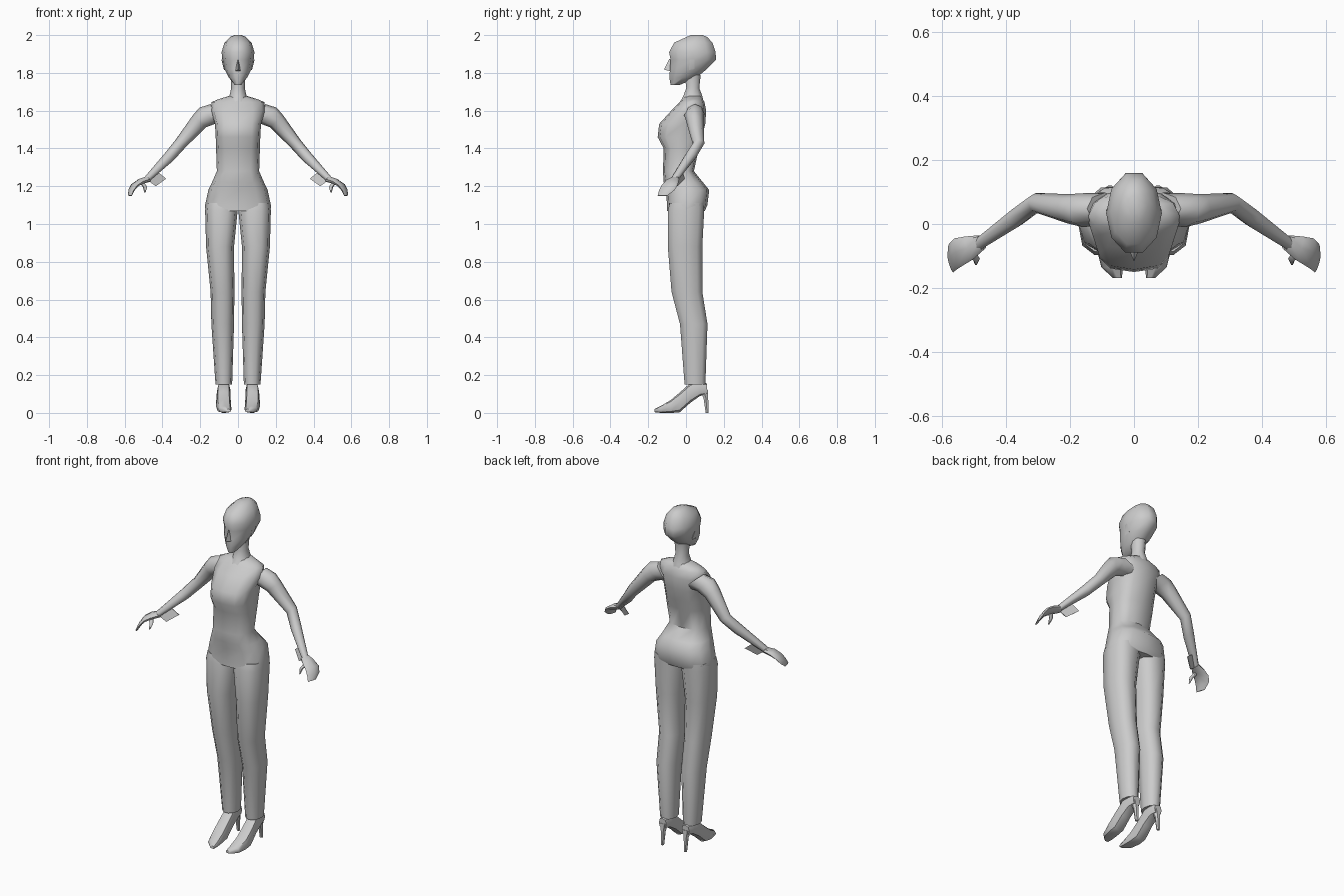
import bpy, bmesh, math
from mathutils import Vector


def finish(name, bm, mirror):
    bmesh.ops.recalc_face_normals(bm, faces=bm.faces)
    me = bpy.data.meshes.new(name)
    bm.to_mesh(me)
    bm.free()
    ob = bpy.data.objects.new(name, me)
    bpy.context.collection.objects.link(ob)
    if mirror:
        mod = ob.modifiers.new("mirror", 'MIRROR')
        mod.merge_threshold = 0.0001
    bpy.ops.object.select_all(action='DESELECT')
    ob.select_set(True)
    bpy.context.view_layer.objects.active = ob
    bpy.ops.object.shade_smooth_by_angle(angle=math.radians(50))
    return ob


def tube(name, sections, sides=8, mirror=False):
    """Loft through sections of (centre, half-axis u, half-axis v, roundness)."""
    bm = bmesh.new()
    rings = []
    for c, u, v, p in sections:
        ring = []
        for i in range(sides):
            a = 2 * math.pi * i / sides
            s, t = math.cos(a), math.sin(a)
            s = math.copysign(abs(s) ** p, s) if abs(s) > 1e-6 else 0
            t = math.copysign(abs(t) ** p, t) if abs(t) > 1e-6 else 0
            ring.append(bm.verts.new(Vector(c) + s * Vector(u) + t * Vector(v)))
        rings.append(ring)
    for a, b in zip(rings, rings[1:]):
        for i in range(sides):
            j = (i + 1) % sides
            bm.faces.new((a[i], a[j], b[j], b[i]))
    bm.faces.new(rings[0])
    bm.faces.new(rings[-1])
    return finish(name, bm, mirror)


def upright(name, rows, sides=12, mirror=False):
    """Loft horizontal rings given as (z, centre x, half width, front y, back y, roundness)."""
    tube(name, [((cx, (f + b) / 2, z), (w, 0, 0), (0, (b - f) / 2, 0), p)
                for z, cx, w, f, b, p in rows], sides, mirror)


def hull(name, points, mirror=False):
    bm = bmesh.new()
    for p in points:
        bm.verts.new(p)
    bmesh.ops.convex_hull(bm, input=bm.verts)
    finish(name, bm, mirror)


# Head, nose, ears and neck
upright("head", [
    (1.737, 0, .018, -.083, -.03, 1),
    (1.775, 0, .048, -.092, .06, 1),
    (1.82, 0, .072, -.090, .115, 1),
    (1.87, 0, .083, -.088, .165, 1),
    (1.91, 0, .087, -.096, .163, 1),
    (1.96, 0, .072, -.068, .145, 1),
    (1.99, 0, .042, .0, .115, 1),
    (2.0, 0, .02, .025, .09, 1)], 10)
hull("nose", [(0, -.088, 1.875), (0, -.117, 1.818), (.016, -.08, 1.808),
              (-.016, -.08, 1.808), (0, -.07, 1.86)])
hull("ear", [(.074, .015, 1.815), (.088, .045, 1.87), (.08, .02, 1.872),
             (.07, .045, 1.82), (.06, .03, 1.84)], True)
upright("neck", [
    (1.62, 0, .07, -.05, .1, 1),
    (1.675, 0, .046, -.018, .09, 1),
    (1.72, 0, .036, .0, .072, 1),
    (1.79, 0, .04, -.01, .08, 1)], 10)

# Torso from hips to shoulders
upright("torso", [
    (1.07, 0, .173, -.10, .10, .72),
    (1.10, 0, .174, -.10, .113, .72),
    (1.18, 0, .157, -.107, .123, .75),
    (1.22, 0, .138, -.118, .09, .8),
    (1.28, 0, .112, -.122, .042, .75),
    (1.40, 0, .116, -.118, .068, .72),
    (1.46, 0, .118, -.150, .085, .68),
    (1.53, 0, .122, -.142, .102, .72),
    (1.60, 0, .145, -.078, .107, .85),
    (1.645, 0, .14, -.035, .098, .95),
    (1.662, 0, .10, -.02, .088, 1),
    (1.68, 0, .04, .0, .08, 1)])

# Trouser legs
upright("leg", [
    (1.11, .088, .082, -.09, .10, .75),
    (1.07, .088, .086, -.10, .10, .75),
    (.88, .095, .074, -.10, .09, .8),
    (.64, .082, .063, -.08, .09, .85),
    (.47, .081, .060, -.035, .117, .85),
    (.15, .075, .044, -.01, .105, .9)], 10, True)

# Arms: each ring stands square to the arm in the front view
N = Vector((.75, 0, .66))
tube("arm", [((x, y, z), N * rn, (0, ry, 0), 1) for x, y, z, rn, ry in [
    (.09, .048, 1.585, .075, .05),
    (.158, .043, 1.575, .062, .053),
    (.205, .047, 1.543, .047, .046),
    (.305, .066, 1.425, .033, .031),
    (.365, .022, 1.355, .030, .033),
    (.485, -.062, 1.235, .016, .022)]], 8, True)

# Hands: curled mitten, split fingers and thumb
tube("hand", [((x, y, z), (wx, wy, 0), (tx, 0, tz), .85) for x, y, z, wx, wy, tx, tz in [
    (.475, -.057, 1.238, .008, .022, .01, .014),
    (.515, -.075, 1.225, .012, .036, .007, .014),
    (.547, -.087, 1.205, .014, .042, .010, .008),
    (.565, -.102, 1.178, .012, .040, .009, .004),
    (.572, -.125, 1.150, .008, .026, .005, .002)]], 8, True)
tube("thumb", [((x, y, z), (r, 0, 0), (0, r, 0), 1) for x, y, z, r in [
    (.51, -.085, 1.22, .014), (.492, -.108, 1.195, .011), (.493, -.125, 1.168, .004)]], 6, True)

# Small flap hanging below each forearm
hull("cuff_flap", [(x, y + d, z) for d in (0, .004) for x, y, z in
     [(.38, -.01, 1.24), (.42, -.02, 1.272), (.47, -.06, 1.225), (.435, -.05, 1.20)]], True)

# High-heeled shoes
tube("shoe", [((x, y, (lo + hi) / 2), (w, 0, 0), (0, sk, (hi - lo) / 2), .75)
              for y, x, w, lo, hi, sk in [
    (-.168, .052, .014, .004, .02, 0),
    (-.135, .068, .034, 0, .036, 0),
    (-.08, .076, .040, 0, .068, 0),
    (-.03, .077, .039, .002, .115, .005),
    (.025, .076, .036, .055, .160, 0),
    (.075, .075, .034, .090, .165, 0),
    (.112, .075, .024, .098, .155, 0)]], 8, True)
tube("heel", [((.075, y, z), (rx, 0, 0), (0, ry, 0), .85) for z, y, rx, ry in [
    (.125, .092, .026, .026), (.08, .105, .014, .014), (0, .112, .009, .009)]], 6, True)
